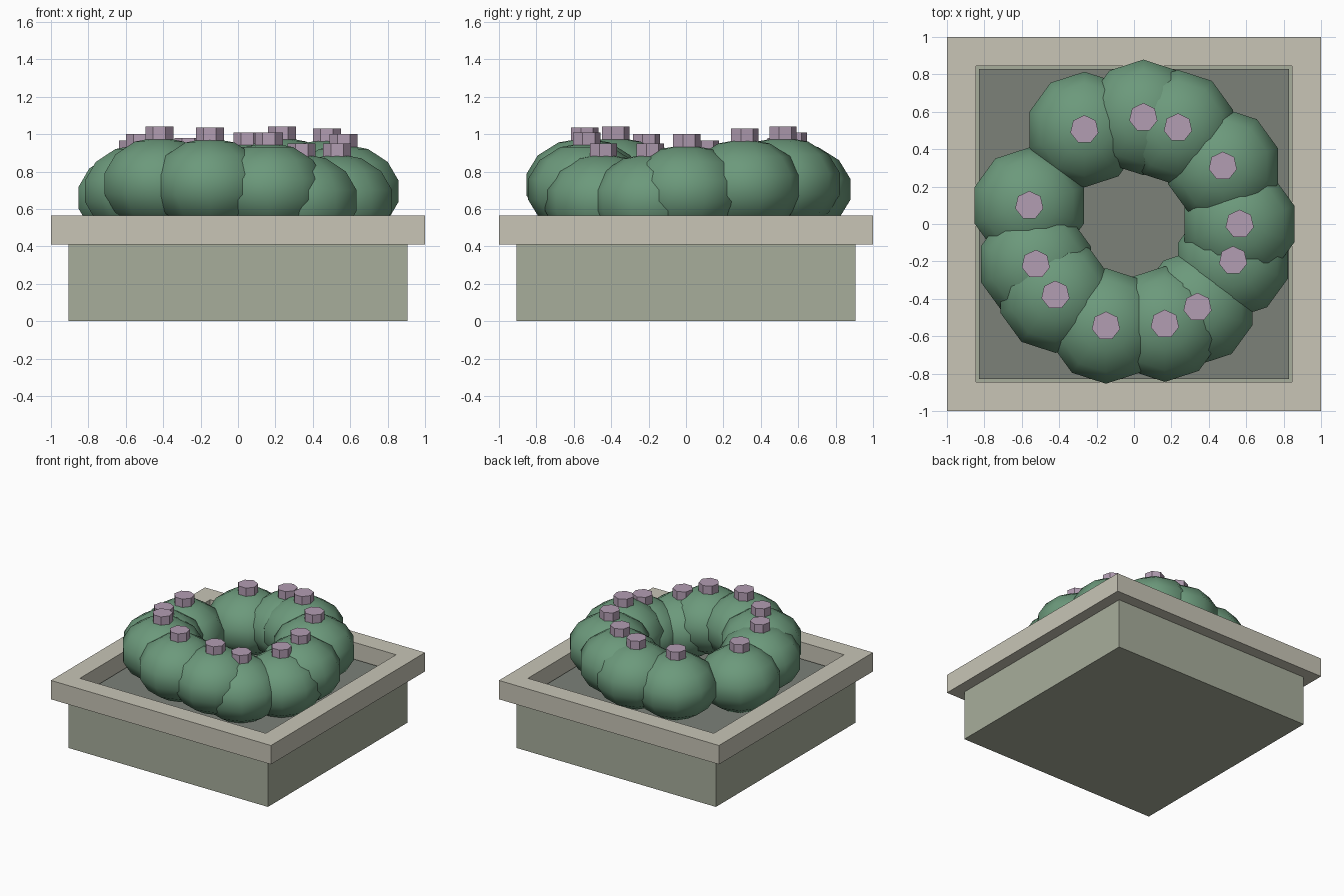
import bpy, bmesh
from mathutils import Matrix

if "Cube" in bpy.data.objects:
    bpy.data.objects.remove(bpy.data.objects["Cube"])


def material(name, rgb):
    m = bpy.data.materials.new(name)
    m.diffuse_color = (*rgb, 1)
    m.use_nodes = True
    m.node_tree.nodes["Principled BSDF"].inputs["Base Color"].default_value = m.diffuse_color
    return m


def make(name, bm, mat, smooth=False):
    bmesh.ops.recalc_face_normals(bm, faces=bm.faces)
    for f in bm.faces:
        f.smooth = smooth
    mesh = bpy.data.meshes.new(name)
    bm.to_mesh(mesh)
    bm.free()
    mesh.materials.append(mat)
    ob = bpy.data.objects.new(name, mesh)
    bpy.context.collection.objects.link(ob)
    return ob


def box(name, half, z0, z1, mat):
    bm = bmesh.new()
    bmesh.ops.create_cube(bm, size=1, matrix=Matrix.Translation((0, 0, (z0 + z1) / 2))
                          @ Matrix.Diagonal((2 * half, 2 * half, z1 - z0, 1)))
    return make(name, bm, mat)


def square_ring(name, outer, inner, z0, z1, mat):
    bm = bmesh.new()
    corners = ((-1, -1), (1, -1), (1, 1), (-1, 1))
    loops = [[bm.verts.new((x * h, y * h, z)) for x, y in corners]
             for h, z in ((outer, z0), (outer, z1), (inner, z1), (inner, z0))]
    for k in range(4):
        a, b = loops[k], loops[(k + 1) % 4]
        for i in range(4):
            j = (i + 1) % 4
            bm.faces.new((a[i], a[j], b[j], b[i]))
    return make(name, bm, mat)


stone = material("stone", (0.39, 0.42, 0.33))
pale = material("pale_stone", (0.58, 0.56, 0.47))
earth = material("earth", (0.20, 0.22, 0.19))
leaf = material("leaf", (0.15, 0.32, 0.20))
petal = material("petal", (0.45, 0.34, 0.45))

# Planter body, overhanging rim and soil
box("planter_body", 0.907, 0, 0.41, stone)
square_ring("planter_rim", 1.0, 0.845, 0.41, 0.565, pale)
box("soil", 0.83, 0.38, 0.435, earth)

# Ring of shrubs: x, y, height of the flower top
shrubs = ((0.565, 0.0, 1.0), (0.475, 0.31, 1.03), (0.235, 0.515, 1.04),
          (0.05, 0.57, 1.01), (-0.265, 0.505, 0.98), (-0.56, 0.10, 0.965),
          (-0.525, -0.215, 1.0), (-0.42, -0.38, 1.04), (-0.15, -0.545, 1.035),
          (0.165, -0.535, 1.01), (0.34, -0.445, 0.95), (0.53, -0.195, 0.95))
for i, (x, y, top) in enumerate(shrubs, 1):
    # Squashed leafy mound
    bm = bmesh.new()
    bmesh.ops.create_uvsphere(bm, u_segments=10, v_segments=7, radius=1,
                              matrix=Matrix.Translation((x, y, top - 0.305))
                              @ Matrix.Diagonal((0.317, 0.317, 0.25, 1)))
    make(f"shrub_{i}", bm, leaf, True)
    # Seven-sided flower on top
    bm = bmesh.new()
    bmesh.ops.create_cone(bm, cap_ends=True, segments=7, radius1=0.077, radius2=0.077,
                          depth=0.08, matrix=Matrix.Translation((x, y, top - 0.04)))
    make(f"flower_{i}", bm, petal)
